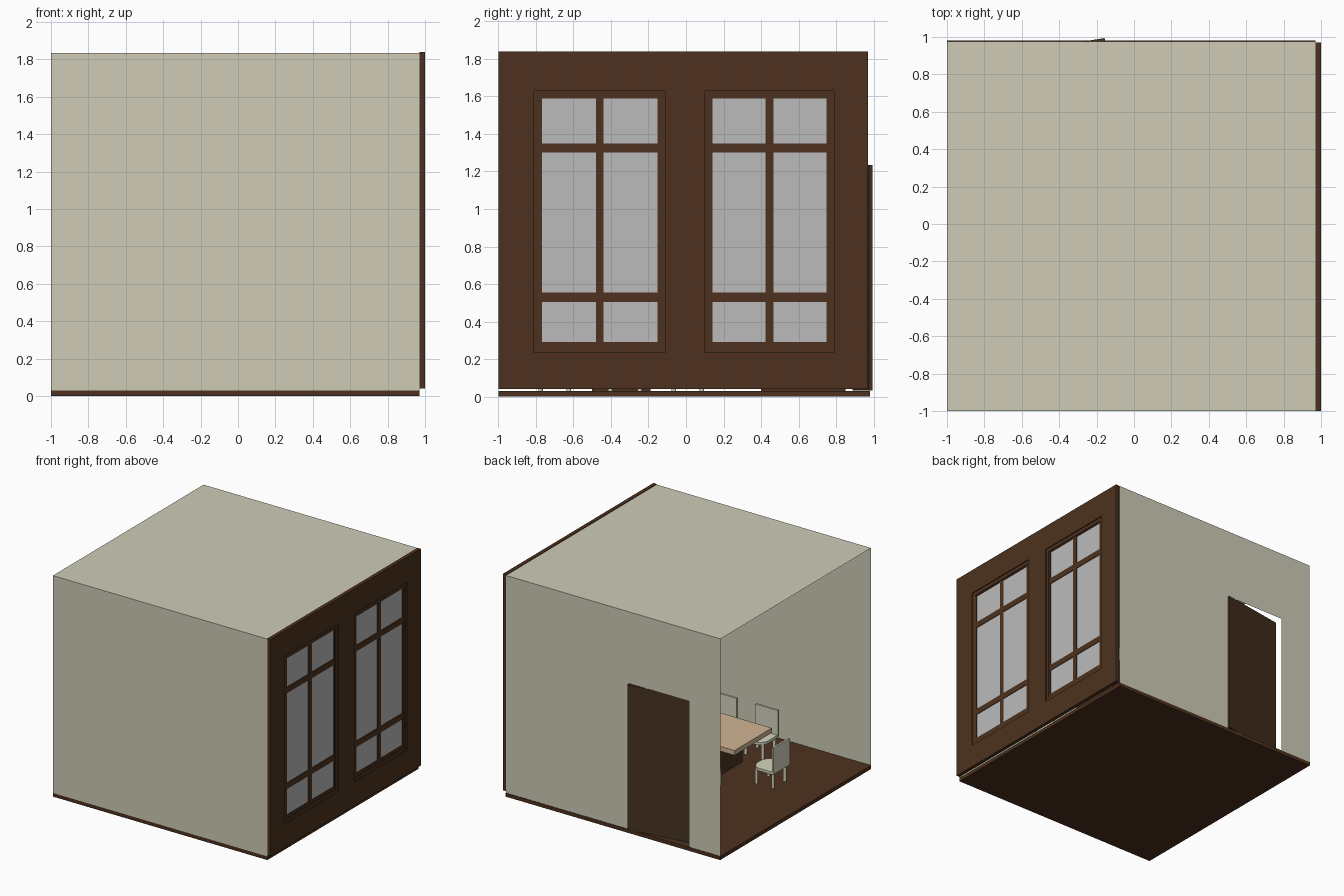
import bpy, bmesh, math
from mathutils import Matrix, Vector

if "Cube" in bpy.data.objects:
    bpy.data.objects.remove(bpy.data.objects["Cube"])


def mat(name, r, g, b):
    m = bpy.data.materials.new(name)
    m.diffuse_color = (r, g, b, 1)
    m.use_nodes = True
    m.node_tree.nodes["Principled BSDF"].inputs["Base Color"].default_value = m.diffuse_color
    return m


BROWN = mat("dark_wood", 0.075, 0.031, 0.013)
DOOR = mat("door_wood", 0.062, 0.032, 0.014)
PLASTER = mat("plaster", 0.62, 0.60, 0.47)
TAN = mat("light_wood", 0.64, 0.46, 0.30)
CREAM = mat("cream_paint", 0.66, 0.66, 0.52)
GLASS = mat("glass", 0.50, 0.50, 0.50)


def finish(name, bm, m):
    me = bpy.data.meshes.new(name)
    bm.to_mesh(me)
    bm.free()
    me.materials.append(m)
    ob = bpy.data.objects.new(name, me)
    bpy.context.collection.objects.link(ob)
    return ob


def add_box(bm, lo, hi):
    lo, hi = Vector(lo), Vector(hi)
    d = hi - lo
    bmesh.ops.create_cube(bm, size=1, matrix=Matrix.Translation((lo + hi) / 2) @ Matrix.Diagonal((*d, 1)))


def box(name, lo, hi, m):
    bm = bmesh.new()
    add_box(bm, lo, hi)
    return finish(name, bm, m)


def lattice(name, us, vs, holes, place, m, thick=0):
    # Sheet of cells with some left out, optionally thickened behind its face
    bm = bmesh.new()
    grid = [[bm.verts.new(place(u, v)) for v in vs] for u in us]
    for i in range(len(us) - 1):
        for j in range(len(vs) - 1):
            if (i, j) not in holes:
                bm.faces.new((grid[i][j], grid[i + 1][j], grid[i + 1][j + 1], grid[i][j + 1]))
    loose = [v for v in bm.verts if not v.link_faces]
    bmesh.ops.delete(bm, geom=loose, context='VERTS')
    ob = finish(name, bm, m)
    if thick:
        s = ob.modifiers.new("thickness", 'SOLIDIFY')
        s.thickness = thick
        s.offset = -1
    return ob


# Room shell: floor slab, thin plaster walls and ceiling, left side open
BACK, TOP = 0.976, 1.835
box("floor", (-1, -1, 0), (0.97, 0.98, 0.03), BROWN)
lattice("front_wall", [-1, 0.97], [0.03, TOP], [], lambda u, v: (u, -1, v), PLASTER)
lattice("ceiling", [-1, 0.97], [-1, BACK], [], lambda u, v: (u, v, TOP), PLASTER)
lattice("back_wall", [0.97, -0.155, -0.71, -1], [0.03, 1.24, TOP], [(1, 0)],
        lambda u, v: (u, BACK, v), PLASTER)

# Window wall with two openings
lattice("window_wall", [-1, -0.81, -0.11, 0.10, 0.79, 0.97], [0.04, 0.235, 1.63, 1.84],
        [(1, 1), (3, 1)], lambda u, v: (1.0, u, v), BROWN, 0.03)

# Windows: outer frame, sash bars and glass, each recessed a little more
for i, (a, b) in enumerate([(-0.81, -0.11), (0.10, 0.79)]):
    c = (a + b) / 2
    lattice(f"window_frame_{i}", [a, a + 0.025, b - 0.025, b], [0.235, 0.265, 1.60, 1.63],
            [(1, 1)], lambda u, v: (0.992, u, v), BROWN, 0.018)
    lattice(f"window_sash_{i}",
            [a + 0.025, a + 0.042, c - 0.021, c + 0.021, b - 0.042, b - 0.025],
            [0.265, 0.29, 0.505, 0.555, 1.30, 1.35, 1.59, 1.60],
            [(p, q) for p in (1, 3) for q in (1, 3, 5)],
            lambda u, v: (0.987, u, v), BROWN, 0.012)
    box(f"window_glass_{i}", (0.979, a + 0.03, 0.27), (0.982, b - 0.03, 1.595), GLASS)

# Door, ajar into the room about its right-hand edge
door = box("door", (-0.56, -0.02, 0.032), (0, 0, 1.235), DOOR)
door.location = (-0.157, 0.994, 0)
door.rotation_euler.z = math.radians(9)

# Table
TY = -0.345
box("table_top", (-0.375, TY - 0.245, 0.29), (0.375, TY + 0.245, 0.33), TAN)
box("table_base", (-0.17, TY - 0.155, 0.03), (0.17, TY + 0.155, 0.29), BROWN)


# Chairs: seat with curved front, flat back, round legs (local front is +y)
def chair(name, x, y, angle):
    bm = bmesh.new()
    w, r = 0.1, 0.1
    pts = [(-w, -0.1), (w, -0.1)]
    pts += [(w * math.cos(t * math.pi / 12), 0.03 + 0.07 * math.sin(t * math.pi / 12)) for t in range(13)]
    low = [bm.verts.new((px, py, 0.15)) for px, py in pts]
    high = [bm.verts.new((px, py, 0.172)) for px, py in pts]
    bm.faces.new(low[::-1])
    bm.faces.new(high)
    for k in range(len(pts)):
        n = (k + 1) % len(pts)
        bm.faces.new((low[k], low[n], high[n], high[k]))
    add_box(bm, (-0.105, -0.112, 0.16), (0.105, -0.095, 0.378))
    for sx in (-1, 1):
        for ly in (-0.085, 0.065):
            bmesh.ops.create_cone(bm, cap_ends=True, segments=12, radius1=0.012, radius2=0.012,
                                  depth=0.125, matrix=Matrix.Translation((sx * 0.078, ly, 0.0925)))
    ob = finish(name, bm, CREAM)
    ob.location = (x, y, 0)
    ob.rotation_euler.z = math.radians(angle)


for s in (-1, 1):
    side = "left" if s < 0 else "right"
    chair(f"front_chair_{side}", s * 0.19, TY - 0.345, 0)
    chair(f"back_chair_{side}", s * 0.19, TY + 0.345, 180)
    chair(f"end_chair_{side}", s * 0.54, TY + 0.02, 90 * s)

# Low cabinet in the back corner
box("cabinet", (0.62, 0.40, 0.03), (0.93, 0.85, 0.33), BROWN)
